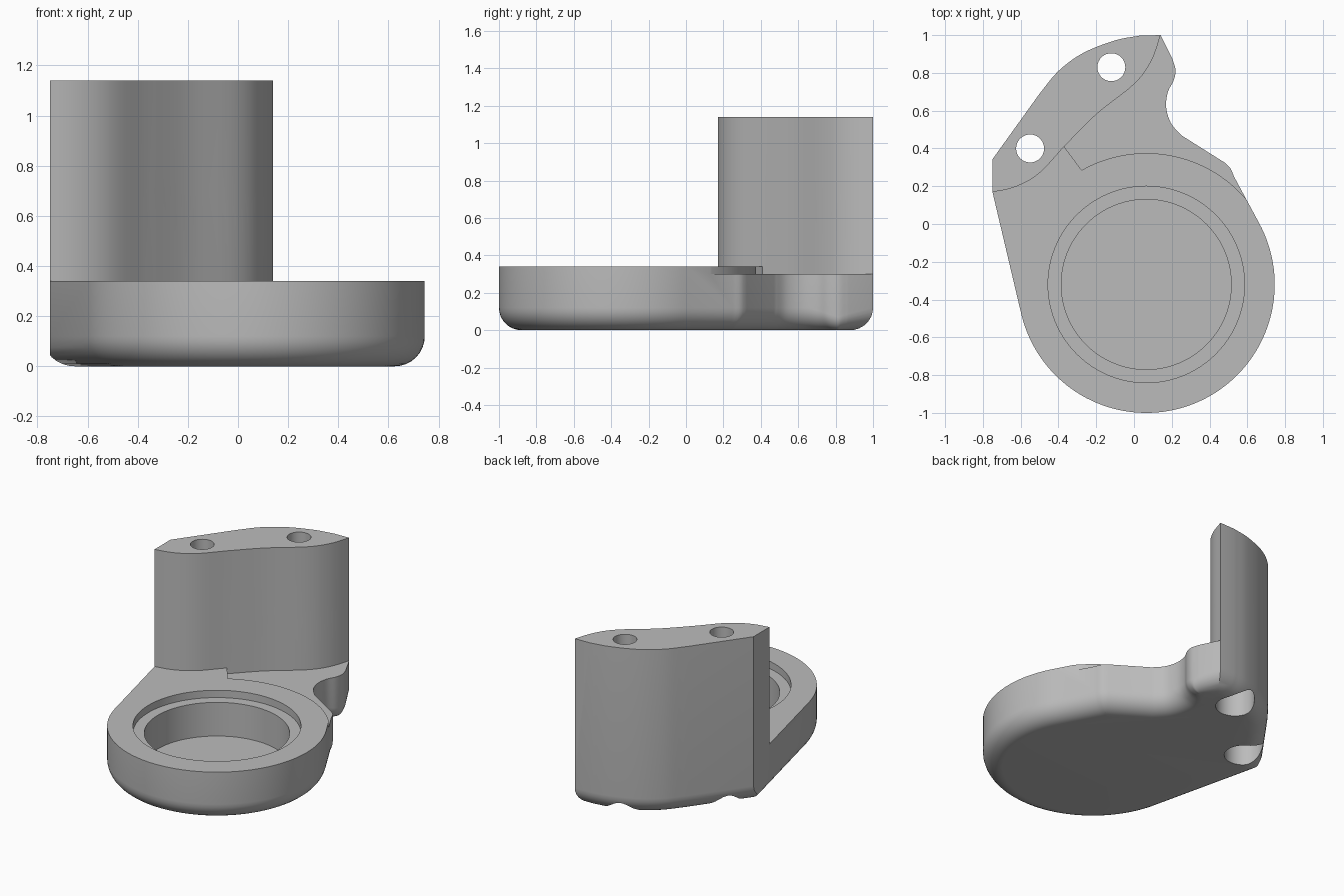
import bpy, bmesh, math
from mathutils import Vector

cube = bpy.data.objects.get("Cube")
if cube:
    bpy.data.objects.remove(cube, do_unlink=True)

CENTRE = Vector((0.065, -0.32))
FILLET, PLATE, LEDGE, TOP = 0.12, 0.34, 0.30, 1.14

grey = bpy.data.materials.new("plain_grey")
grey.use_nodes = True
grey.diffuse_color = (0.5, 0.5, 0.5, 1)
grey.node_tree.nodes["Principled BSDF"].inputs["Base Color"].default_value = (0.5, 0.5, 0.5, 1)


def arc(radius, start, end, n):
    angles = [math.radians(start + (end - start) * i / n) for i in range(n + 1)]
    return [CENTRE + radius * Vector((math.cos(a), math.sin(a))) for a in angles]


def smooth(points, n=5):
    """Catmull-Rom curve through the points."""
    p = [Vector(q) for q in points]
    p = [2 * p[0] - p[1]] + p + [2 * p[-1] - p[-2]]
    out = []
    for a, b, c, d in zip(p, p[1:], p[2:], p[3:]):
        for i in range(n):
            t = i / n
            out.append(0.5 * (2 * b + (c - a) * t + (2 * a - 5 * b + 4 * c - d) * t**2
                              + (3 * b - a - 3 * c + d) * t**3))
    return out + [p[-2]]


def inset(loop, amounts):
    """Move every corner of a counter-clockwise loop inwards along its mitre."""
    out = []
    for i, p in enumerate(loop):
        e1 = (p - loop[i - 1]).normalized()
        e2 = (loop[(i + 1) % len(loop)] - p).normalized()
        n1, n2 = Vector((-e1.y, e1.x)), Vector((-e2.y, e2.x))
        out.append(p + (n1 + n2) * amounts[i] / (1 + n1.dot(n2)))
    return out


def solid(name, rings):
    """Skin stacked rings of (x, y, z) points and cap both ends."""
    bm = bmesh.new()
    rows = [[bm.verts.new(v) for v in ring] for ring in rings]
    for low, high in zip(rows, rows[1:]):
        for i in range(len(low)):
            bm.faces.new((low[i - 1], low[i], high[i], high[i - 1]))
    bm.faces.new(rows[0])
    bm.faces.new(rows[-1])
    bmesh.ops.recalc_face_normals(bm, faces=bm.faces)
    mesh = bpy.data.meshes.new(name)
    bm.to_mesh(mesh)
    bm.free()
    mesh.materials.append(grey)
    obj = bpy.data.objects.new(name, mesh)
    bpy.context.collection.objects.link(obj)
    return obj


def prism(name, loop, z0, z1):
    return solid(name, [[(p[0], p[1], z) for p in loop] for z in (z0, z1)])


def cylinder(name, x, y, radius, z0, z1, n=64):
    ring = [(x + radius * math.cos(math.tau * i / n), y + radius * math.sin(math.tau * i / n))
            for i in range(n)]
    return prism(name, ring, z0, z1)


def cut(target, cutter):
    cutter.hide_render = True
    mod = target.modifiers.new("cut", 'BOOLEAN')
    mod.operation, mod.solver, mod.object = 'DIFFERENCE', 'EXACT', cutter
    bpy.context.view_layer.objects.active = target
    bpy.ops.object.modifier_apply(modifier=mod.name)
    bpy.data.objects.remove(cutter, do_unlink=True)


# Outline: round cup, waist, lobe, curved back and left corner
outline = arc(0.68, -166.4, 28.6, 72)
outline += smooth([(0.53, 0.25), (0.51, 0.295), (0.48, 0.325)], 3)
outline += smooth([(0.25, 0.47), (0.195, 0.535), (0.17, 0.62), (0.18, 0.70),
                   (0.21, 0.76), (0.22, 0.815), (0.205, 0.87)])
outline += [Vector((0.14, 1.0))]
outline += smooth([(0.03, 0.997), (-0.1, 0.972), (-0.27, 0.905), (-0.4, 0.81), (-0.5, 0.69)])
outline += [Vector((-0.78, 0.30))]

# Full-height body with a rounded bottom edge, tighter around the lobe
lobe = Vector((0.22, 0.815))
radii = [min(FILLET, 0.07 + 0.3 * (p - lobe).length) for p in outline]
rings = []
for k in range(9):
    t = math.pi / 2 * k / 8
    loop = inset(outline, [r * (1 - math.sin(t)) for r in radii])
    rings.append([(p.x, p.y, r * (1 - math.cos(t))) for p, r in zip(loop, radii)])
rings.append([(p.x, p.y, TOP) for p in outline])
body = solid("cup_bracket", rings)

# Flat left side
cut(body, prism("left_trim", [(-1, -1), (-0.75, -1), (-0.75, 1), (-1, 1)], -1, 2))

# Clear everything in front of the tower wall
wall_left = smooth([(-0.9, 0.165), (-0.75, 0.17), (-0.62, 0.20), (-0.5, 0.27), (-0.37, 0.41)])
wall_right = smooth([(-0.37, 0.41), (-0.2, 0.58), (0.0, 0.74), (0.09, 0.86), (0.14, 1.0), (0.17, 1.12)])
cut(body, prism("front_space", wall_left + wall_right[1:] + [(1.2, 1.12), (1.2, -1.2), (-0.9, -1.2)],
                PLATE, 2))

# Lowered ledge between the cup and the tower
cut(body, prism("ledge_space", wall_right + [(1.2, 1.12), (1.2, 0.08)] + arc(0.695, 35, 119.5, 40),
                LEDGE, 0.7))

# Stepped round cup
cut(body, cylinder("cup_rim", *CENTRE, 0.52, PLATE - 0.05, 0.6, 96))
cut(body, cylinder("cup_well", *CENTRE, 0.45, 0.06, 0.5, 96))

# Screw holes with wide pockets underneath
for x, y in ((-0.12, 0.83), (-0.55, 0.40)):
    cut(body, cylinder("screw_hole", x, y, 0.074, -0.2, 2, 40))
    cut(body, cylinder("screw_pocket", x, y, 0.12, -0.2, 0.2, 48))

bpy.ops.object.select_all(action='DESELECT')
body.select_set(True)
bpy.context.view_layer.objects.active = body
bpy.ops.object.shade_smooth_by_angle(angle=math.radians(30))
